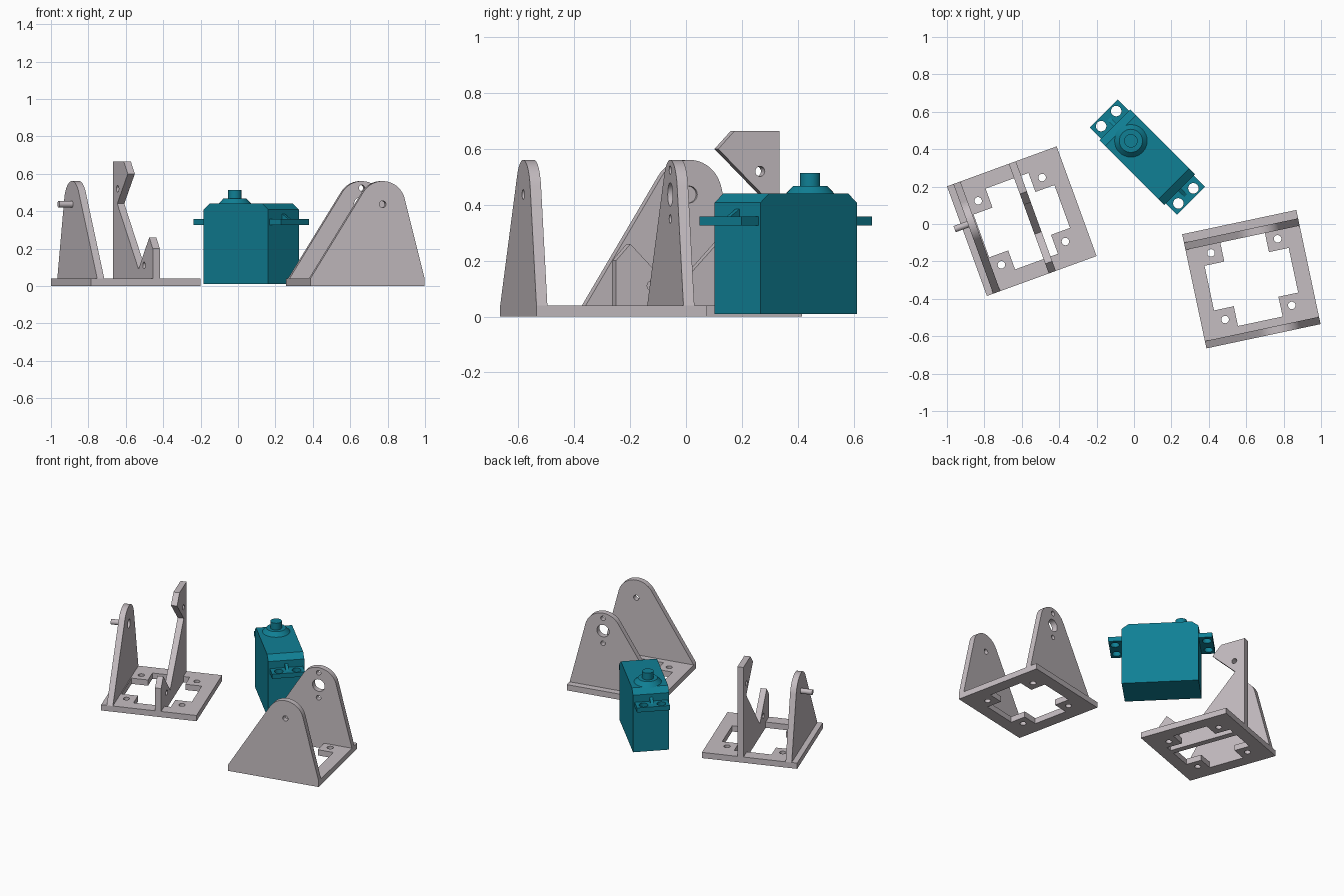
import bpy, bmesh, math
from mathutils import Matrix, Vector

if "Cube" in bpy.data.objects:
    bpy.data.objects.remove(bpy.data.objects["Cube"])


def material(name, rgb):
    m = bpy.data.materials.new(name)
    m.diffuse_color = (*rgb, 1)
    m.use_nodes = True
    m.node_tree.nodes["Principled BSDF"].inputs["Base Color"].default_value = m.diffuse_color
    return m


GREY = material("warm_grey_plastic", (0.56, 0.51, 0.535))
TEAL = material("teal_plastic", (0.005, 0.215, 0.30))


def frame(x, y, degrees):
    return Matrix.Translation((x, y, 0)) @ Matrix.Rotation(math.radians(degrees), 4, 'Z')


def finish(name, bm, fr, mat):
    bmesh.ops.recalc_face_normals(bm, faces=bm.faces[:])
    me = bpy.data.meshes.new(name)
    bm.to_mesh(me)
    bm.free()
    me.materials.append(mat)
    ob = bpy.data.objects.new(name, me)
    bpy.context.collection.objects.link(ob)
    ob.matrix_world = fr
    return ob


# profile of (p, q) points extruded from t0 to t1 along one local axis
def prism(name, pts, t0, t1, axis, fr, mat):
    place = {'X': lambda p, q, t: (t, p, q),
             'Y': lambda p, q, t: (p, t, q),
             'Z': lambda p, q, t: (p, q, t)}[axis]
    bm = bmesh.new()
    face = bm.faces.new([bm.verts.new(place(p, q, t0)) for p, q in pts])
    out = bmesh.ops.extrude_face_region(bm, geom=[face])
    shift = Vector(place(0, 0, t1 - t0))
    bmesh.ops.translate(bm, vec=shift,
                        verts=[v for v in out['geom'] if isinstance(v, bmesh.types.BMVert)])
    return finish(name, bm, fr, mat)


def rect(p0, p1, q0, q1):
    return [(p0, q0), (p1, q0), (p1, q1), (p0, q1)]


def circle(p, q, r, n=28):
    return [(p + r * math.cos(i * math.tau / n), q + r * math.sin(i * math.tau / n)) for i in range(n)]


def cut(ob, outlines, t0, t1, axis):
    for pts in outlines:
        c = prism("cutter", pts, t0, t1, axis, ob.matrix_world.copy(), ob.data.materials[0])
        c.hide_render = True
        bpy.context.view_layer.update()
        mod = ob.modifiers.new("cut", 'BOOLEAN')
        mod.operation, mod.solver, mod.object = 'DIFFERENCE', 'EXACT', c
        bpy.context.view_layer.objects.active = ob
        bpy.ops.object.modifier_apply(modifier=mod.name)
        bpy.data.objects.remove(c, do_unlink=True)


def smooth(ob):
    bpy.ops.object.select_all(action='DESELECT')
    ob.select_set(True)
    bpy.context.view_layer.objects.active = ob
    bpy.ops.object.shade_smooth_by_angle(angle=math.radians(30))


H = 0.312           # half width of a bracket base
T = 0.04            # sheet thickness
PC, PZ, PR = 0.083, 0.437, 0.124   # rounded ear centre and radius


# square base with a cross-shaped opening and four screw holes
def base(name, fr):
    a, b = 0.23, 0.122
    cross = [(-a, -b), (-b, -b), (-b, -a), (b, -a), (b, -b), (a, -b),
             (a, b), (b, b), (b, a), (-b, a), (-b, b), (-a, b)]
    ob = prism(name, rect(-H, H, -H, H), 0, T, 'Z', fr, GREY)
    holes = [circle(sx * 0.182, sy * 0.182, 0.02) for sx in (-1, 1) for sy in (-1, 1)]
    cut(ob, [cross] + holes, -0.1, 0.2, 'Z')
    return ob


# lopsided upright ear: straight flanks tangent to a rounded top
def ear_profile():
    def tangent(p, sign):
        dx, dz = p - PC, T - PZ
        return math.atan2(dz, dx) + sign * math.acos(PR / math.hypot(dx, dz))
    a0, a1 = tangent(H, 1), tangent(-H, -1) + math.tau
    n = 18
    arc = [(PC + PR * math.cos(a0 + (a1 - a0) * i / n),
            PZ + PR * math.sin(a0 + (a1 - a0) * i / n)) for i in range(n + 1)]
    return [(-H, T), (H, T)] + arc


# ---- left bracket: ear with pivot pin, and notched holder upright ----
A = frame(-0.60, 0.015, 20)
base("pivot_bracket_base", A)
ear = prism("pivot_ear", ear_profile(), -0.276, -0.236, 'X', A, GREY)
cut(ear, [circle(PC, PZ, 0.03)], -0.25, -0.2, 'X')
smooth(ear)
smooth(prism("pivot_pin", circle(PC, PZ, 0.0175), -0.352, -0.26, 'X', A, GREY))

holder = prism("notched_holder",
               [(-H, T), (H, T), (H, 0.665), (0.14, 0.665), (0.078, 0.60),
                (0.243, 0.44), (-0.089, 0.09), (-0.257, 0.26), (-H, 0.20)],
               0.04, 0.08, 'X', A, GREY)
cut(holder, [circle(0.237, 0.52, 0.018), circle(-0.175, 0.11, 0.018)], 0, 0.12, 'X')
prism("holder_crossbar", rect(0.04, 0.08, -0.23, 0.23), 0, T, 'Z', A, GREY)

# ---- right bracket: two facing ears ----
B = frame(0.6275, -0.295, 12)
base("fork_bracket_base", B)
front = prism("fork_front_ear", ear_profile(), -H, -0.272, 'Y', B, GREY)
cut(front, [circle(PC, PZ, 0.018)], -0.4, -0.2, 'Y')
smooth(front)
back = prism("fork_back_ear", ear_profile(), 0.226, 0.266, 'Y', B, GREY)
cut(back, [circle(PC, PZ, 0.042)] + [circle(PC, PZ + d, 0.016) for d in (-0.087, 0.087)],
    0.1, 0.4, 'Y')
smooth(back)

# ---- motor: chamfered body, mounting tabs, stepped output shaft ----
M = frame(0.071, 0.357, -45)
L, W = 0.244, 0.116
prism("motor_body", [(-L, 0.01), (L, 0.01), (L, 0.408), (L - 0.043, 0.44),
                     (-L + 0.043, 0.44), (-L, 0.408)], -W, W, 'Y', M, TEAL)
for s, side in ((-1, "rear"), (1, "front")):
    lo, hi = sorted((s * (L - 0.01), s * 0.33))
    tab = prism("motor_tab_" + side, rect(lo, hi, -0.106, 0.106), 0.326, 0.358, 'Z', M, TEAL)
    cut(tab, [circle(s * 0.292, v, 0.028) for v in (-0.057, 0.057)], 0.2, 0.5, 'Z')
    prism("motor_tab_rib_" + side, [(s * 0.24, 0.35), (s * 0.29, 0.358), (s * 0.244, 0.385)],
          -0.01, 0.01, 'Y', M, TEAL)

SX = -0.124
bm = bmesh.new()
bmesh.ops.create_cone(bm, cap_ends=True, segments=32, radius1=0.09, radius2=0.062, depth=0.03,
                      matrix=Matrix.Translation((SX, 0, 0.452)))
smooth(finish("shaft_collar", bm, M, TEAL))
smooth(prism("output_shaft", circle(SX, 0, 0.036), 0.46, 0.514, 'Z', M, TEAL))
